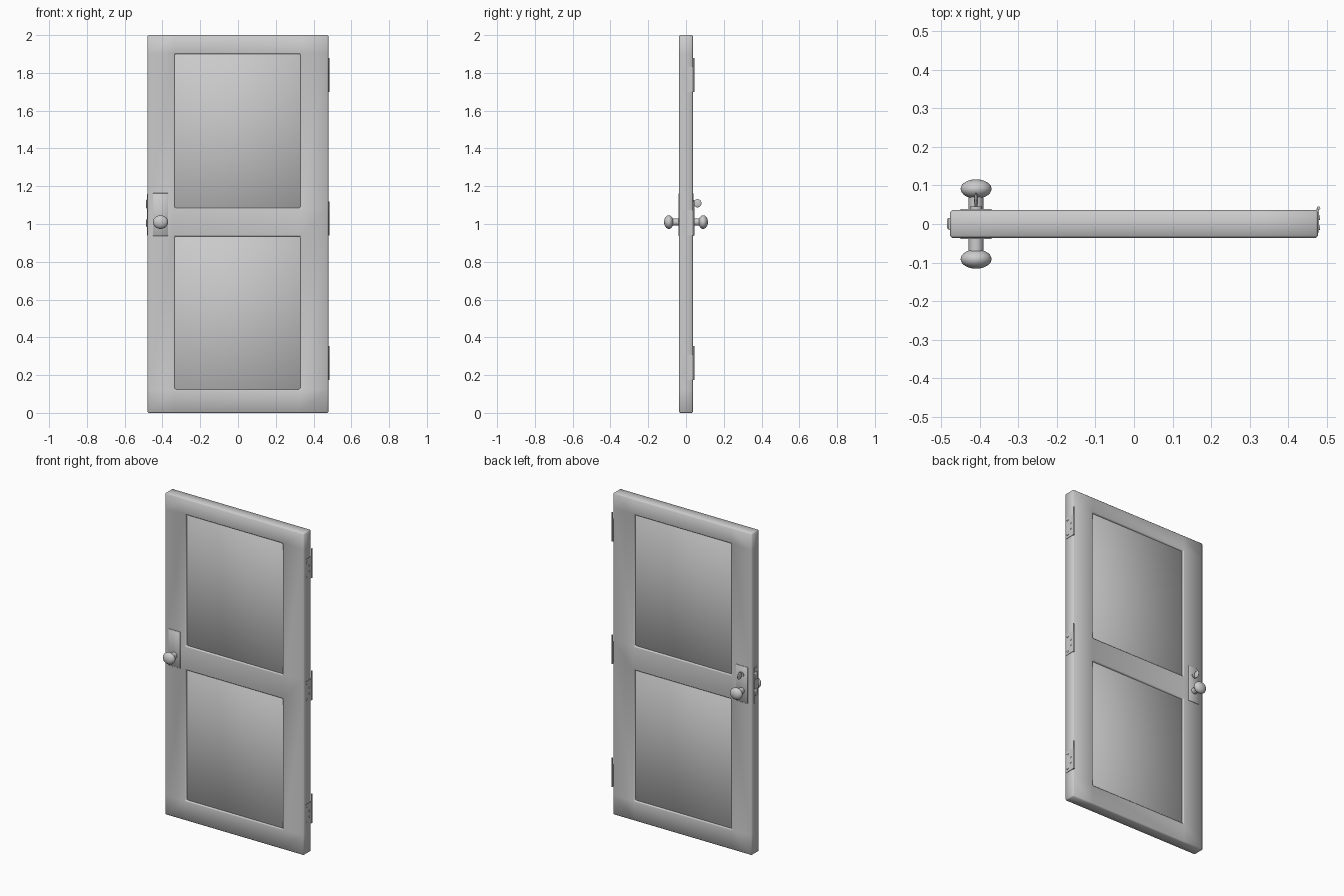
import bpy, bmesh
from math import radians, pi
from mathutils import Matrix, Vector

cube = bpy.data.objects.get("Cube")
if cube:
    bpy.data.objects.remove(cube, do_unlink=True)

grey = bpy.data.materials.new("plain grey")
grey.use_nodes = True
colour = (0.6, 0.6, 0.6, 1)
grey.diffuse_color = colour
grey.node_tree.nodes["Principled BSDF"].inputs["Base Color"].default_value = colour


def finish(name, bm, angle=50):
    bmesh.ops.recalc_face_normals(bm, faces=bm.faces)
    mesh = bpy.data.meshes.new(name)
    bm.to_mesh(mesh)
    bm.free()
    mesh.materials.append(grey)
    mesh.shade_smooth()
    mesh.set_sharp_from_angle(angle=radians(angle))
    obj = bpy.data.objects.new(name, mesh)
    bpy.context.collection.objects.link(obj)
    return obj


def bevel_corners(bm, width):
    bm.normal_update()
    edges = [e for e in bm.edges if e.calc_face_angle(0) > 1]
    bmesh.ops.bevel(bm, geom=edges, offset=width, segments=1,
                    profile=0.5, affect='EDGES')


def box(name, low, high, bevel=0):
    low, high = Vector(low), Vector(high)
    bm = bmesh.new()
    bmesh.ops.create_cube(bm, size=1, matrix=Matrix.Translation((low + high) / 2)
                          @ Matrix.Diagonal((*(high - low), 1)))
    if bevel:
        bevel_corners(bm, bevel)
    return finish(name, bm)


def rod(name, centre, radius, length, axis, sides=20):
    turn = {'X': Matrix.Rotation(pi / 2, 4, 'Y'),
            'Y': Matrix.Rotation(pi / 2, 4, 'X'), 'Z': Matrix()}[axis]
    bm = bmesh.new()
    bmesh.ops.create_cone(bm, cap_ends=True, segments=sides, radius1=radius,
                          radius2=radius, depth=length,
                          matrix=Matrix.Translation(centre) @ turn)
    return finish(name, bm)


def ellipsoid(name, centre, radii):
    bm = bmesh.new()
    bmesh.ops.create_uvsphere(bm, u_segments=32, v_segments=16, radius=1,
                              matrix=Matrix.Translation(centre)
                              @ Matrix.Diagonal((*radii, 1)))
    return finish(name, bm)


# Door frame: a grid of cells with the two panel openings left out
HALF = 0.036
xs = [-0.478, -0.335, 0.33, 0.478]
zs = [0, 0.125, 0.935, 1.085, 1.9, 2]
bm = bmesh.new()
grid = [[bm.verts.new((x, -HALF, z)) for z in zs] for x in xs]
for i in range(len(xs) - 1):
    for k in range(len(zs) - 1):
        if i == 1 and k in (1, 3):
            continue
        bm.faces.new((grid[i][k], grid[i + 1][k],
                      grid[i + 1][k + 1], grid[i][k + 1]))
new = bmesh.ops.extrude_face_region(bm, geom=bm.faces[:])["geom"]
bmesh.ops.translate(bm, vec=(0, 2 * HALF, 0),
                    verts=[v for v in new if isinstance(v, bmesh.types.BMVert)])
bmesh.ops.recalc_face_normals(bm, faces=bm.faces)
bevel_corners(bm, 0.006)
finish("door_frame", bm)

# Recessed panels, with edges tucked into the frame
for label, k in (("lower", 1), ("upper", 3)):
    box(label + "_panel", (xs[1] - 0.01, -0.024, zs[k] - 0.01),
        (xs[2] + 0.01, 0.024, zs[k + 1] + 0.01), 0.01)

# Back plates and knobs on both faces
KX, KZ = -0.41, 1.01
for side, s in (("front", -1), ("back", 1)):
    ends = sorted((s * 0.03, s * 0.0395))
    box(side + "_back_plate", (KX - 0.04, ends[0], 0.937),
        (KX + 0.04, ends[1], 1.163), 0.0015)
    rod(side + "_knob_stem", (KX, s * 0.055, KZ), 0.019, 0.04, 'Y')
    ellipsoid(side + "_knob", (KX, s * 0.091, KZ), (0.04, 0.025, 0.036))

# Thumb turn above the back knob
rod("thumb_turn_base", (KX, 0.041, 1.11), 0.016, 0.008, 'Y')
ellipsoid("thumb_turn", (KX, 0.061, 1.11), (0.005, 0.021, 0.022))

# Latch plate and bolts on the right edge
box("latch_plate", (-0.481, -0.016, 0.94), (-0.474, 0.016, 1.16))
box("dead_bolt", (-0.486, -0.012, 1.083), (-0.474, 0.014, 1.13), 0.002)
box("latch_bolt", (-0.486, -0.012, 0.985), (-0.474, 0.014, 1.025), 0.002)

# Three hinges on the left edge
for label, z in (("lower", 0.175), ("middle", 0.94), ("upper", 1.7)):
    box(label + "_hinge_plate", (0.474, -0.022, z), (0.4805, 0.04, z + 0.135))
    rod(label + "_hinge_pin", (0.479, 0.041, z + 0.09), 0.0045, 0.18, 'Z', 12)
    for n, (y, dz) in enumerate(((-0.01, 0.02), (0.016, 0.05),
                                 (0.016, 0.085), (-0.01, 0.115))):
        rod(f"{label}_hinge_screw_{n}", (0.481, y, z + dz), 0.006, 0.004, 'X', 12)
